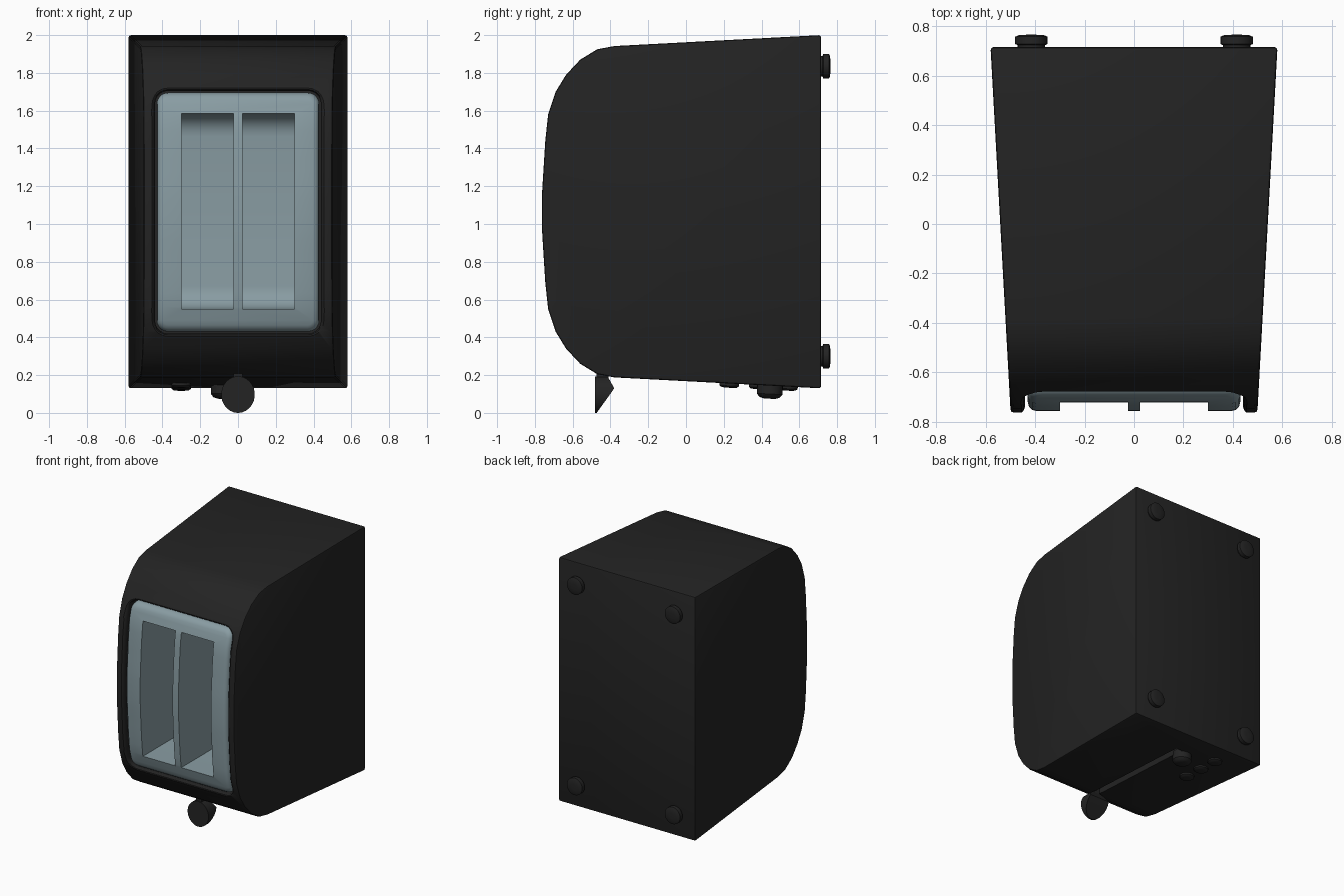
import bpy, bmesh, math
from mathutils import Vector

if "Cube" in bpy.data.objects:
    bpy.data.objects.remove(bpy.data.objects["Cube"])


def material(name, rgb):
    m = bpy.data.materials.new(name)
    m.diffuse_color = (*rgb, 1)
    m.use_nodes = True
    m.node_tree.nodes["Principled BSDF"].inputs["Base Color"].default_value = m.diffuse_color
    return m


BLACK = material("black plastic", (0.017, 0.017, 0.017))
GREY = material("blue grey metal", (0.25, 0.335, 0.365))


def loft(name, rings, mat, strip=False):
    """Skin a list of equal closed rings; caps are n-gons or left-right strips."""
    bm = bmesh.new()
    rows = [[bm.verts.new(p) for p in r] for r in rings]
    n = len(rows[0])
    for a, b in zip(rows, rows[1:]):
        for i in range(n):
            bm.faces.new((a[i], a[(i + 1) % n], b[(i + 1) % n], b[i]))
    for row in (rows[0], rows[-1]):
        if strip:
            for i in range(n // 2 - 1):
                bm.faces.new((row[i], row[i + 1], row[n - 2 - i], row[n - 1 - i]))
        else:
            bm.faces.new(row)
    bmesh.ops.recalc_face_normals(bm, faces=bm.faces)
    me = bpy.data.meshes.new(name)
    bm.to_mesh(me)
    bm.free()
    me.materials.append(mat)
    ob = bpy.data.objects.new(name, me)
    bpy.context.collection.objects.link(ob)
    return ob


def activate(ob):
    bpy.ops.object.select_all(action='DESELECT')
    ob.select_set(True)
    bpy.context.view_layer.objects.active = ob


def smooth(ob, angle=35):
    activate(ob)
    bpy.ops.object.shade_smooth_by_angle(angle=math.radians(angle))


def bevel(ob, width, segments=2):
    activate(ob)
    m = ob.modifiers.new("bevel", 'BEVEL')
    m.width, m.segments, m.limit_method = width, segments, 'ANGLE'
    m.angle_limit = math.radians(40)
    bpy.ops.object.modifier_apply(modifier=m.name)


def cut(ob, cutter):
    activate(ob)
    m = ob.modifiers.new("cut", 'BOOLEAN')
    m.operation, m.solver, m.object = 'DIFFERENCE', 'EXACT', cutter
    bpy.ops.object.modifier_apply(modifier=m.name)
    bpy.data.objects.remove(cutter)


def box_x(x0, x1, profile, name="cutter", mat=GREY):
    return loft(name, [[(x, y, z) for y, z in profile] for x in (x0, x1)], mat)


def lathe(name, profile, base, axis, mat=BLACK, n=24):
    rot = Vector((0, 0, 1)).rotation_difference(Vector(axis))
    rings = [[Vector(base) + rot @ Vector((r * math.cos(2 * math.pi * i / n),
              r * math.sin(2 * math.pi * i / n), h)) for i in range(n)]
             for r, h in profile]
    ob = loft(name, rings, mat)
    smooth(ob)
    return ob


# side outline of the curved front, lower half mirrored from the upper half
MID = 1.065
upper = [(-0.762, MID + 0.1), (-0.755, 1.28), (-0.745, 1.44), (-0.73, 1.58), (-0.69, 1.70),
         (-0.635, 1.79), (-0.56, 1.87), (-0.47, 1.925), (-0.38, 1.942)]
front = [(y, 2 * MID - z) for y, z in reversed(upper)] + upper


def front_y(z):
    for (ya, za), (yb, zb) in zip(front, front[1:]):
        if za <= z <= zb:
            return ya + (yb - ya) * (z - za) / (zb - za)
    return -0.38


# tapered body shell
outline = [(0.715, 0.13)] + front + [(0.715, 2.0)]
half = lambda y: 0.58 - (0.715 - y) * 0.055
body = loft("body", [[(s * half(y), y, z) for y, z in outline] for s in (-1, 1)], BLACK)
bevel(body, 0.012)


def panel_ring(inset, depth, x=0.43, z0=0.43, z1=1.695, r=0.06, flat=None):
    """Rounded rectangle that hugs the curved front at a given depth."""
    x, z0, z1, r = x - inset, z0 + inset, z1 - inset, max(r - inset, 0.02)
    right = [(x - r + r * math.sin(a), z0 + r - r * math.cos(a))
             for a in [k * math.pi / 10 for k in range(6)]]
    zs = [z0 + r + (z1 - z0 - 2 * r) * k / 16 for k in range(1, 16)]
    right += [(x, z) for z in zs]
    right += [(px, z0 + z1 - pz) for px, pz in reversed(right[:6])]
    loop = right + [(-px, pz) for px, pz in reversed(right)]
    return [(px, flat if flat is not None else front_y(pz) + depth, pz) for px, pz in loop]


# opening in the body with a softened lip
rings = [panel_ring(-0.03, 0, flat=-0.9), panel_ring(-0.03, -0.004), panel_ring(-0.017, 0.006),
         panel_ring(-0.01, 0.025), panel_ring(-0.01, 0, flat=0.12)]
cut(body, loft("cutter", rings, BLACK, True))
# lever track in the underside
cut(body, box_x(-0.025, 0.025, [(-0.42, 0.05), (0.5, 0.05), (0.5, 0.23), (-0.42, 0.23)],
                mat=BLACK))
smooth(body)

# slotted metal panel with rounded edge
panel = loft("slot_panel", [panel_ring(0.035, 0.006), panel_ring(0.018, 0.011),
             panel_ring(0.005, 0.024), panel_ring(0, 0.045), panel_ring(0, 0, flat=0.11)],
             GREY, True)
R, DEEP, Z0, Z1 = 0.12, 0.06, 0.55, 1.585
arc = [(DEEP - R + R * math.sin(a), Z0 + R - R * math.cos(a))
       for a in [k * math.pi / 12 for k in range(7)]]
slot = [(-0.9, Z0)] + arc + [(y, Z0 + Z1 - z) for y, z in reversed(arc)] + [(-0.9, Z1)]
for x0, x1 in ((-0.30, -0.025), (0.025, 0.30)):
    cut(panel, box_x(x0, x1, slot))
smooth(panel)

# four feet on the back
for i, (x, z) in enumerate([(sx * 0.415, z) for sx in (-1, 1) for z in (0.30, 1.835)]):
    lathe(f"foot_{i + 1}", [(0.055, -0.01), (0.055, 0.008), (0.065, 0.012), (0.065, 0.042),
                            (0.052, 0.048), (0.02, 0.05)], (x, 0.715, z), (0, 1, 0))

# lever: round face with a wedge-shaped back
N, CZ, RAD = 14, 0.097, 0.097
right = [(0.089 * math.sin(a), CZ - RAD * math.cos(a))
         for a in [math.pi * (k + 0.15) / (N - 0.7) for k in range(N)]]
loop = right + [(-x, z) for x, z in reversed(right)]
back = lambda z: min(-0.473 + 0.72 * z, -0.38 - 0.55 * (z - 0.13))
lever = loft("lever_grip", [[(x, -0.483, z) for x, z in loop],
                            [(x, back(z), z) for x, z in loop]], BLACK, True)
smooth(lever)
box_x(-0.024, 0.024, [(-0.475, 0.1), (-0.41, 0.1), (-0.41, 0.24), (-0.475, 0.24)],
      "lever_stem", BLACK)

# browning dial and three buttons on the underside
down = (0, -0.05, -1)
lathe("dial", [(0.068, -0.02), (0.068, 0.045), (0.055, 0.062), (0.03, 0.07)],
      (-0.075, 0.445, 0.145), down)
for i, y in enumerate((0.23, 0.385, 0.54)):
    lathe(f"button_{i + 1}", [(0.052, -0.02), (0.052, 0.012), (0.04, 0.02), (0.02, 0.022)],
          (-0.30, y, 0.155 - 0.05 * (y - 0.23)), down)
